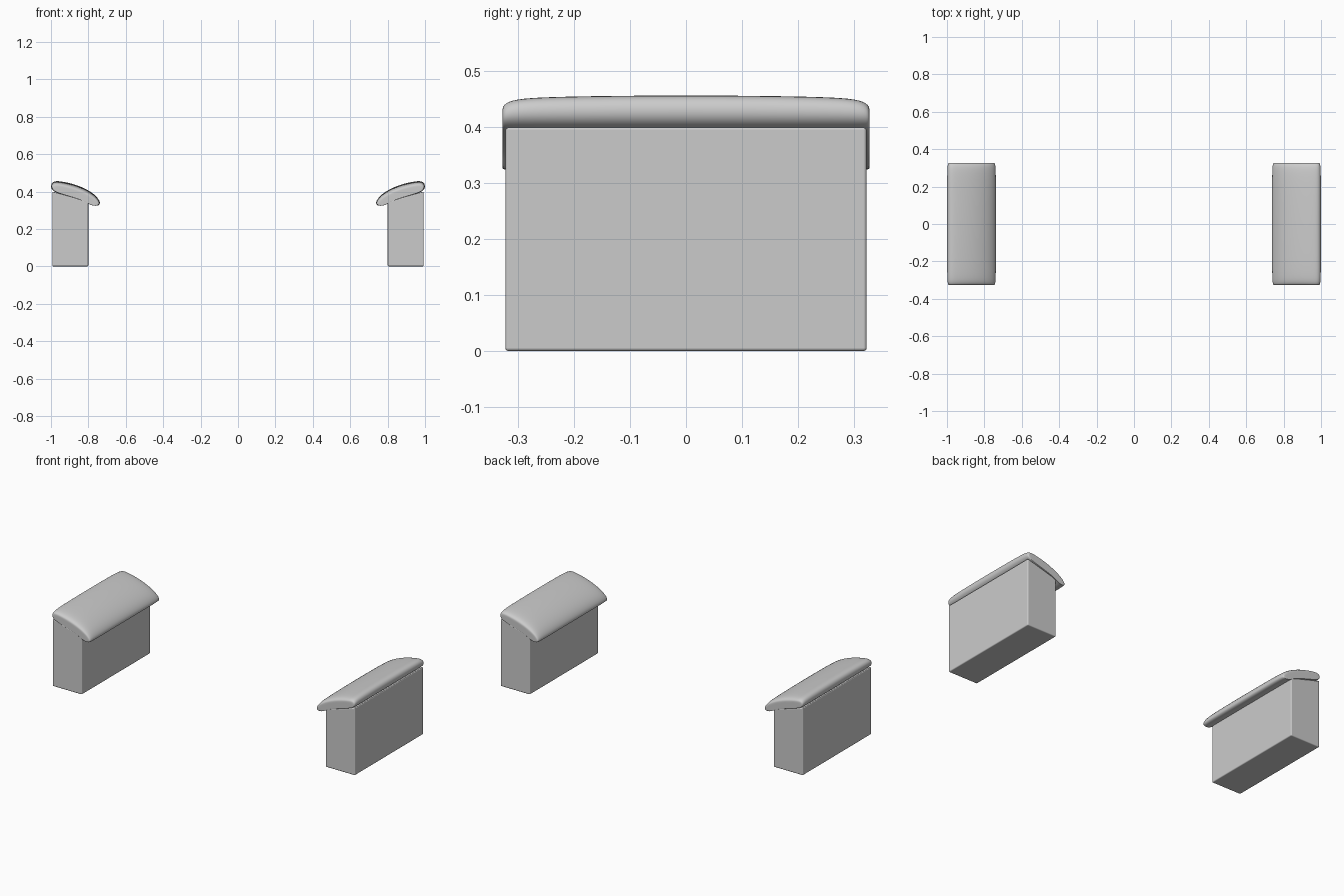
import bpy, bmesh

if "Cube" in bpy.data.objects:
    bpy.data.objects.remove(bpy.data.objects["Cube"])


def loft(name, rings):
    """Closed solid skinned through equal-sized rings, mirrored across x = 0."""
    bm = bmesh.new()
    loops = [[bm.verts.new(p) for p in ring] for ring in rings]
    n = len(loops[0])
    for a, b in zip(loops, loops[1:]):
        for i in range(n):
            j = (i + 1) % n
            bm.faces.new((a[i], a[j], b[j], b[i]))
    bm.faces.new(loops[0][::-1])
    bm.faces.new(loops[-1])
    bmesh.ops.recalc_face_normals(bm, faces=bm.faces)
    for f in bm.faces:
        f.smooth = True
    mesh = bpy.data.meshes.new(name)
    bm.to_mesh(mesh)
    bm.free()
    obj = bpy.data.objects.new(name, mesh)
    bpy.context.collection.objects.link(obj)
    mirror = obj.modifiers.new("Mirror", 'MIRROR')
    mirror.use_mirror_merge = False
    return obj


# Arm panels: boxes with tops sloping down towards the middle
side = [(0.80, 0.0), (0.993, 0.0), (0.993, 0.40), (0.80, 0.346)]
panel = loft("arm_panel", [[(x, y, z) for x, z in side] for y in (-0.322, 0.322)])
bev = panel.modifiers.new("Bevel", 'BEVEL')
bev.width = 0.006
bev.segments = 3
bev.harden_normals = True

# Arm pads: crowned cushions overhanging the inner face
bottom = [(0.992, 0.399), (0.93, 0.382), (0.86, 0.362), (0.808, 0.345),
          (0.780, 0.325), (0.745, 0.322)]
top = [(0.733, 0.340), (0.757, 0.378), (0.81, 0.414), (0.88, 0.442),
       (0.95, 0.456), (0.99, 0.457), (1.003, 0.43)]


def base_z(x):
    return 0.40 - 0.28 * (0.992 - x)


rings = []
for y, crown, inset in ((0.327, 0.55, 0.90), (0.327, 0.72, 0.955), (0.308, 0.90, 0.99),
                        (0.24, 0.96, 1.0), (0.12, 0.99, 1.0), (0.0, 1.0, 1.0)):
    ring = [(0.868 + (x - 0.868) * inset, z) for x, z in bottom]
    ring += [(0.868 + (x - 0.868) * inset, base_z(x) + (z - base_z(x)) * crown)
             for x, z in top]
    rings.append([(x, y, z) for x, z in ring])
rings += [[(x, -y, z) for x, y, z in r] for r in rings[-2::-1]]
pad = loft("arm_pad", rings)
sub = pad.modifiers.new("Subdivision", 'SUBSURF')
sub.levels = sub.render_levels = 2
